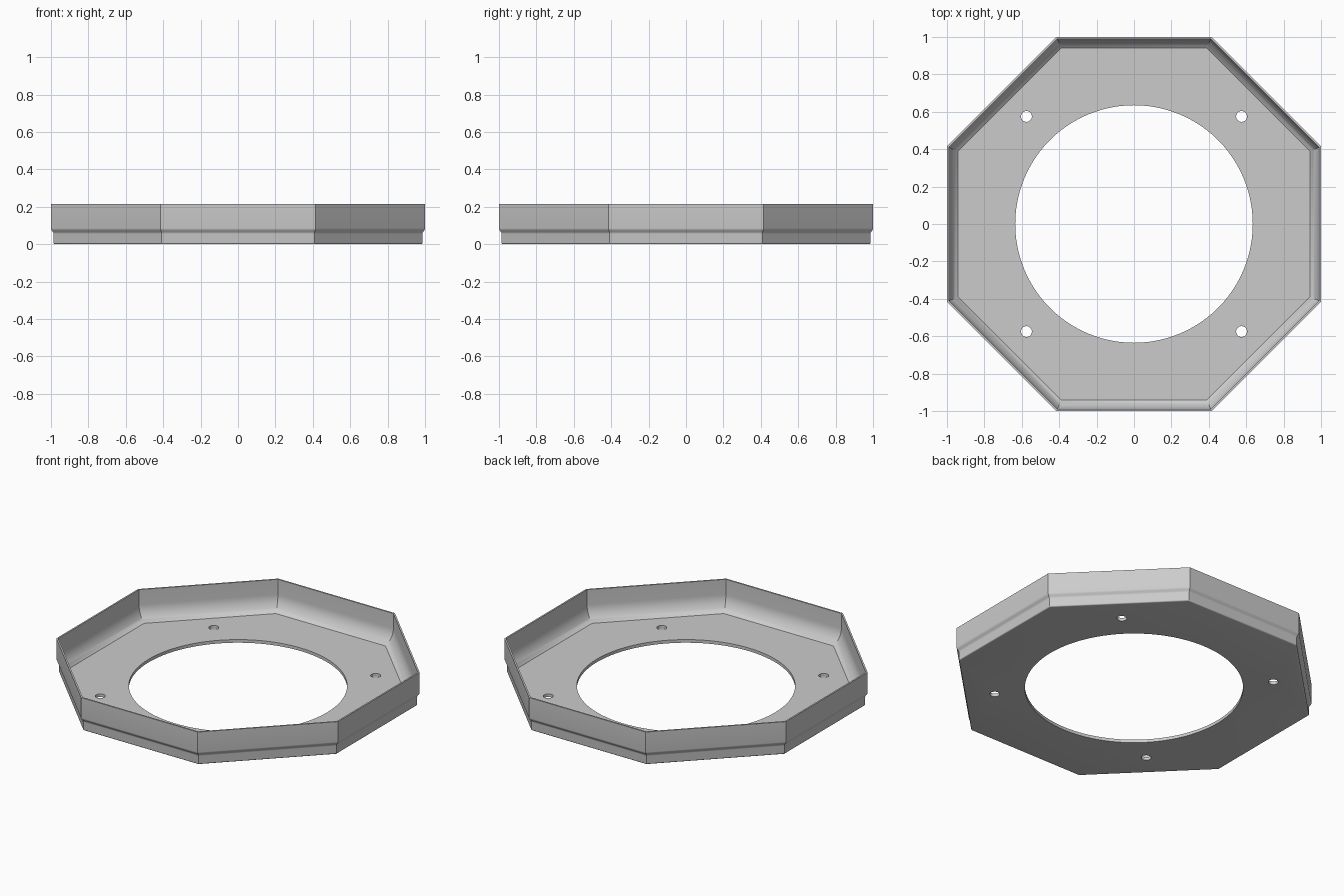
import bpy, bmesh
from math import sin, cos, pi, radians, asin

cube = bpy.data.objects.get("Cube")
if cube:
    bpy.data.objects.remove(cube, do_unlink=True)

FLOOR, HEIGHT = 0.02, 0.215
HOLE_R, SCREW_R, SCREW_POS = 0.635, 0.029, 0.575

grey = bpy.data.materials.new("plain_grey")
grey.use_nodes = True
colour = (0.6, 0.6, 0.6, 1)
grey.diffuse_color = colour
grey.node_tree.nodes["Principled BSDF"].inputs["Base Color"].default_value = colour

# Wall section as (apothem, height): coved inside, rim, stepped outside, rounded foot
R, COVE_TOP, INNER = 0.125, 0.12, 0.99
start = asin((COVE_TOP - FLOOR) / R)
profile = []
for i in range(11):
    a = start * (1 - i / 10)
    profile.append((INNER - R * (1 - cos(a)), COVE_TOP - R * sin(a)))
profile += [(INNER, HEIGHT), (1.0, HEIGHT), (1.0, 0.085)]
for i in range(1, 9):
    t = i / 8
    profile.append((1.0 - 0.014 * (1 - cos(pi * t)) / 2, 0.085 - 0.03 * t))
for i in range(6):
    a = radians(90 * i / 5)
    profile.append((0.978 + 0.008 * cos(a), 0.008 - 0.008 * sin(a)))

bm = bmesh.new()


def ring(radius, z, sides, centre=(0, 0), turn=0.0):
    """Closed loop of vertices around a centre."""
    return [bm.verts.new((centre[0] + radius * cos(turn + 2 * pi * k / sides),
                          centre[1] + radius * sin(turn + 2 * pi * k / sides), z))
            for k in range(sides)]


def bridge(a, b):
    """Quads between two loops of equal length."""
    n = len(a)
    for k in range(n):
        bm.faces.new((a[k], a[(k + 1) % n], b[(k + 1) % n], b[k]))


def loop_edges(loop):
    return [bm.edges.get((loop[k], loop[(k + 1) % len(loop)])) for k in range(len(loop))]


# Octagonal wall
rings = [ring(r / cos(pi / 8), z, 8, turn=pi / 8) for r, z in profile]
for a, b in zip(rings, rings[1:]):
    bridge(a, b)
tops, bottoms = [rings[0]], [rings[-1]]

# Large centre opening and four screw holes
holes = [(HOLE_R, 96, (0, 0))]
holes += [(SCREW_R, 32, (x * SCREW_POS, y * SCREW_POS)) for x in (-1, 1) for y in (-1, 1)]
for radius, sides, centre in holes:
    upper, lower = ring(radius, FLOOR, sides, centre), ring(radius, 0, sides, centre)
    bridge(upper, lower)
    tops.append(upper)
    bottoms.append(lower)

# Floor plate, upper and lower face
for loops, up in ((tops, 1), (bottoms, -1)):
    edges = [e for loop in loops for e in loop_edges(loop)]
    bmesh.ops.triangle_fill(bm, edges=edges, use_beauty=True, normal=(0, 0, up))
bmesh.ops.recalc_face_normals(bm, faces=bm.faces)

mesh = bpy.data.meshes.new("octagonal_tray")
bm.to_mesh(mesh)
bm.free()
mesh.materials.append(grey)
tray = bpy.data.objects.new("octagonal_tray", mesh)
bpy.context.collection.objects.link(tray)

bpy.ops.object.select_all(action='DESELECT')
tray.select_set(True)
bpy.context.view_layer.objects.active = tray
bpy.ops.object.shade_smooth_by_angle(angle=radians(32))
